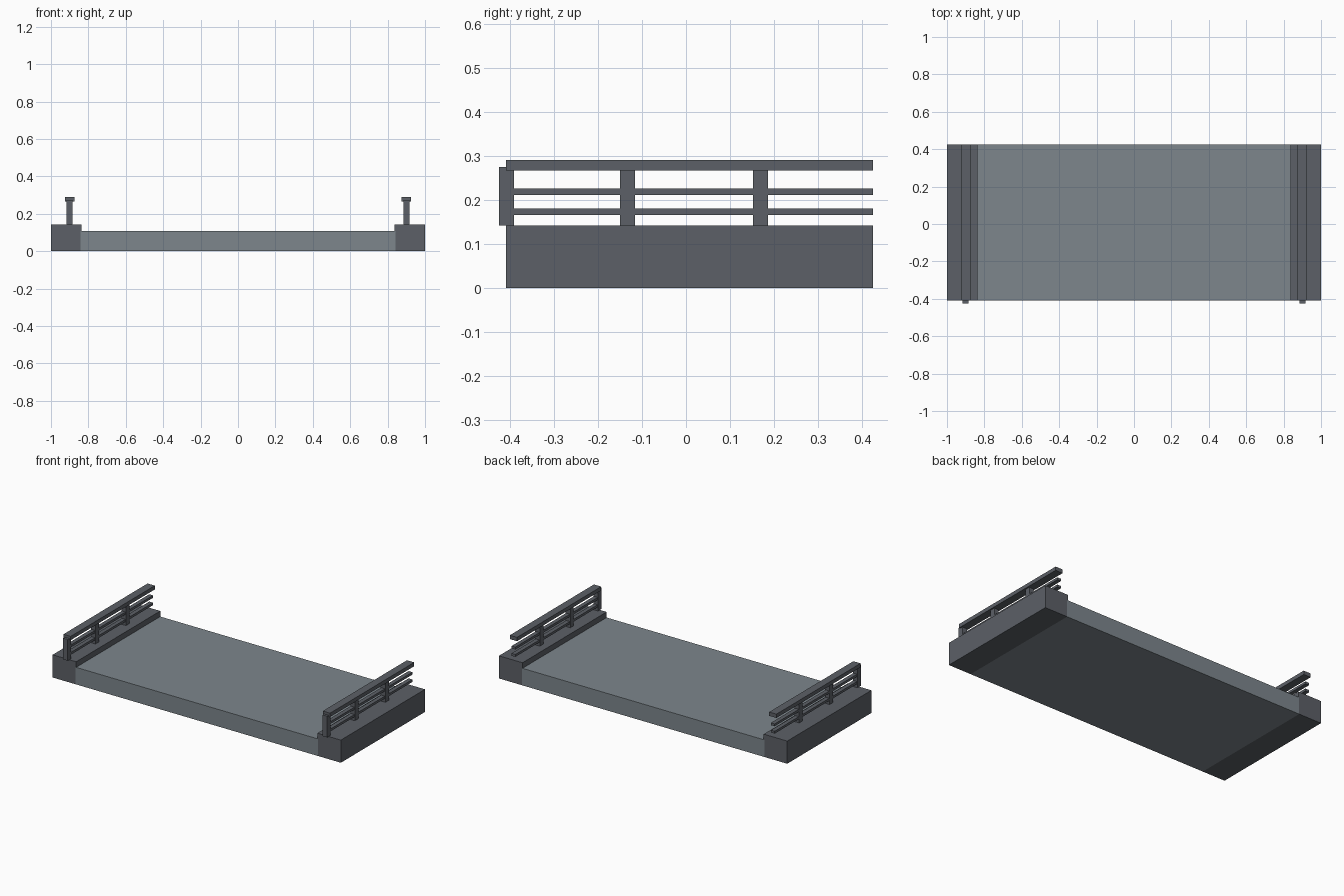
import bpy, bmesh

if "Cube" in bpy.data.objects:
    bpy.data.objects.remove(bpy.data.objects["Cube"])

def material(name, rgb):
    m = bpy.data.materials.new(name)
    m.diffuse_color = (*rgb, 1)
    m.use_nodes = True
    m.node_tree.nodes["Principled BSDF"].inputs["Base Color"].default_value = m.diffuse_color
    return m

ROAD = material("road grey", (0.205, 0.24, 0.265))
CONCRETE = material("dark concrete", (0.107, 0.117, 0.135))
METAL = material("rail grey", (0.107, 0.117, 0.135))

Y0, Y1 = -0.409, 0.425      # ends of the span
CURB_TOP = 0.142
DECK_TOP = 0.107

def extrude_y(name, profile, y0, y1, mat):
    """Extrude an (x, z) outline along y."""
    bm = bmesh.new()
    face = bm.faces.new([bm.verts.new((x, y0, z)) for x, z in profile])
    geom = bmesh.ops.extrude_face_region(bm, geom=[face])["geom"]
    bmesh.ops.translate(bm, vec=(0, y1 - y0, 0),
                        verts=[v for v in geom if isinstance(v, bmesh.types.BMVert)])
    bmesh.ops.recalc_face_normals(bm, faces=bm.faces)
    mesh = bpy.data.meshes.new(name)
    bm.to_mesh(mesh)
    bm.free()
    mesh.materials.append(mat)
    ob = bpy.data.objects.new(name, mesh)
    bpy.context.collection.objects.link(ob)
    return ob

def box(name, x, width, y0, y1, z0, z1, mat):
    a, b = x - width / 2, x + width / 2
    return extrude_y(name, [(a, z0), (b, z0), (b, z1), (a, z1)], y0, y1, mat)

# road deck
box("road_deck", 0, 1.684, Y0, Y1, 0, DECK_TOP, ROAD)

for side, s in (("left", -1), ("right", 1)):
    # raised curb with a slight lip over the deck
    extrude_y(side + "_curb",
              [(s * x, z) for x, z in ((1, 0), (1, CURB_TOP), (0.837, CURB_TOP),
                                       (0.837, DECK_TOP), (0.842, DECK_TOP), (0.842, 0))],
              Y0, Y1, CONCRETE)
    # handrail and two thin lower rails
    x = s * 0.9
    box(side + "_handrail", x, 0.05, Y0, Y1, 0.267, 0.291, METAL)
    for i, z in enumerate((0.173, 0.219)):
        box(f"{side}_lower_rail_{i + 1}", x, 0.026, Y0, Y1, z - 0.0075, z + 0.0075, METAL)
    # posts
    for i, y in enumerate((-0.408, -0.133, 0.169)):
        box(f"{side}_post_{i + 1}", x, 0.032, y - 0.017, y + 0.017, CURB_TOP, 0.275, METAL)
